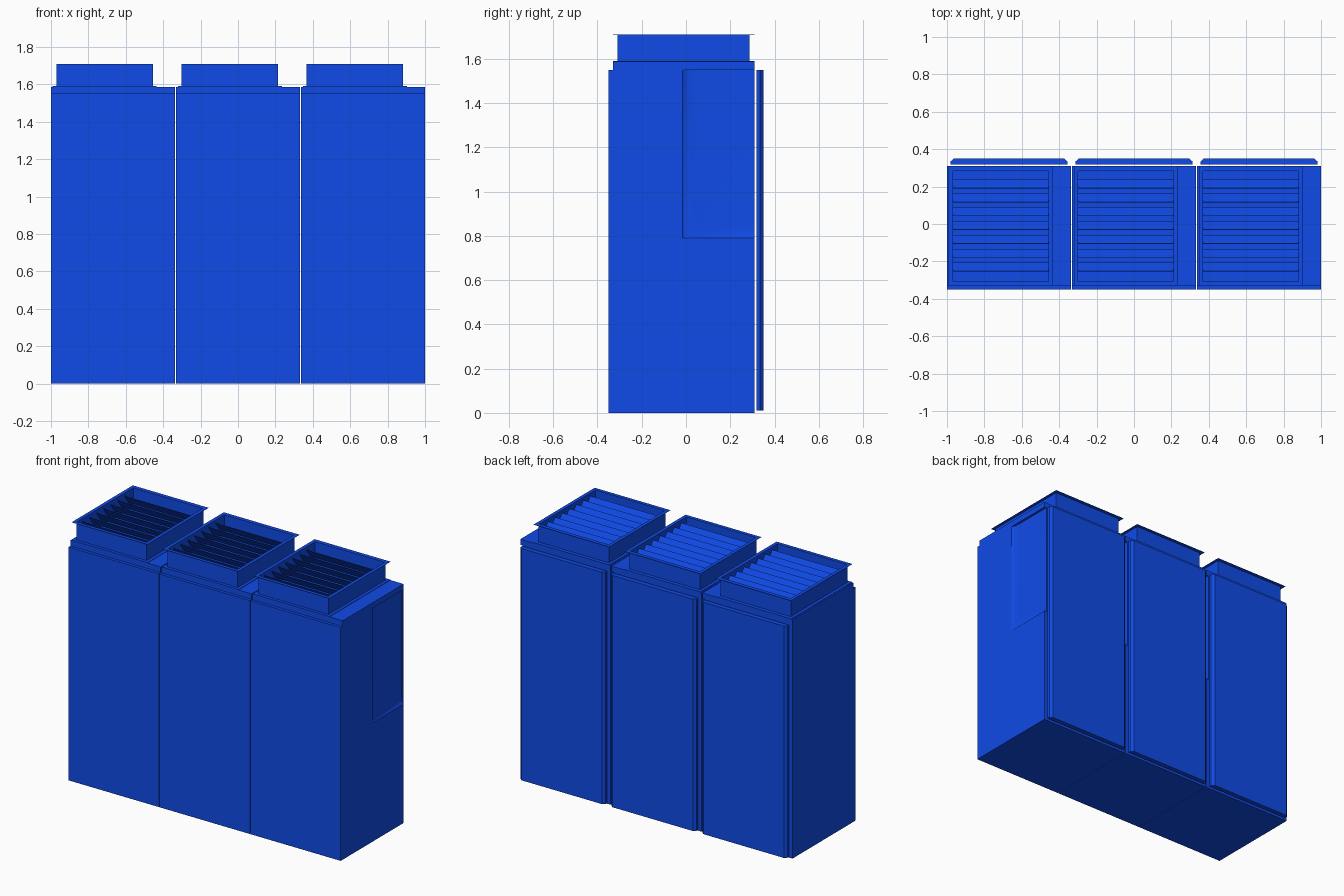
import bpy, bmesh

if "Cube" in bpy.data.objects:
    bpy.data.objects.remove(bpy.data.objects["Cube"])

blue = bpy.data.materials.new("blue_paint")
blue.diffuse_color = (0.005, 0.07, 0.8, 1)
blue.use_nodes = True
blue.node_tree.nodes["Principled BSDF"].inputs["Base Color"].default_value = blue.diffuse_color


def make(name, bm, smooth=False):
    bmesh.ops.recalc_face_normals(bm, faces=bm.faces[:])
    me = bpy.data.meshes.new(name)
    bm.to_mesh(me)
    bm.free()
    me.materials.append(blue)
    ob = bpy.data.objects.new(name, me)
    bpy.context.collection.objects.link(ob)
    if smooth:
        bpy.ops.object.select_all(action='DESELECT')
        ob.select_set(True)
        bpy.context.view_layer.objects.active = ob
        bpy.ops.object.shade_smooth_by_angle(angle=0.6)
    return ob


def prism(bm, pts, a, b, place):
    """Extrude a closed 2D profile from a to b; place maps (u, v, w) to xyz."""
    lo = [bm.verts.new(place(u, v, a)) for u, v in pts]
    hi = [bm.verts.new(place(u, v, b)) for u, v in pts]
    bm.faces.new(lo)
    bm.faces.new(hi)
    n = len(pts)
    for i in range(n):
        j = (i + 1) % n
        bm.faces.new((lo[i], lo[j], hi[j], hi[i]))


def along_x(u, v, w):
    return (w, u, v)


def along_z(u, v, w):
    return (u, v, w)


def rect(x0, x1, y0, y1):
    return [(x0, y0), (x1, y0), (x1, y1), (x0, y1)]


def ring(bm, outer, inner, z0, z1):
    """Rectangular tube between two rectangles."""
    loops = [[bm.verts.new((x, y, z)) for x, y in rect(*r)]
             for r, z in ((outer, z0), (outer, z1), (inner, z1), (inner, z0))]
    for k in range(4):
        p, q = loops[k], loops[(k + 1) % 4]
        for i in range(4):
            j = (i + 1) % 4
            bm.faces.new((p[i], p[j], q[j], q[i]))


HW = 0.3315            # half width of a cabinet
FRONT, BACK, TOP = -0.35, 0.31, 1.55
RY, RZ, DEEP = -0.015, 0.79, 0.016   # side recess corner and depth

for n, cx in enumerate((-0.6685, 0, 0.6685), 1):
    # cabinet core, with an L-shaped outer skin on the right side
    bm = bmesh.new()
    prism(bm, rect(FRONT, BACK, 0, TOP), cx - HW, cx + HW - DEEP, along_x)
    skin = [(FRONT, 0), (BACK, 0), (BACK, RZ), (RY, RZ), (RY, TOP), (FRONT, TOP)]
    prism(bm, skin, cx + HW - DEEP, cx + HW, along_x)
    make(f"cabinet_body_{n}", bm)

    # hollow curve easing from the recess edge to its floor
    bm = bmesh.new()
    rows = []
    for d, h in ((0, 0), (0.01, 0.008), (0.025, 0.0125), (0.06, 0.0155)):
        x = cx + HW - h
        rows.append([bm.verts.new(p) for p in
                     ((x, RY + d, TOP), (x, RY + d, RZ + d), (x, BACK, RZ + d))])
    for p, q in zip(rows, rows[1:]):
        for i in range(2):
            bm.faces.new((p[i], p[i + 1], q[i + 1], q[i]))
    bm.faces.new((rows[-1][0], rows[-1][1], rows[-1][2],
                  bm.verts.new((cx + HW - 0.0155, BACK, TOP))))
    make(f"side_recess_{n}", bm, smooth=True)

    # roof cap, set back from the front
    bm = bmesh.new()
    prism(bm, rect(-0.33, BACK, TOP, 1.587), cx - HW, cx + HW, along_x)
    make(f"roof_cap_{n}", bm)

    # rear door with chamfered long edges
    bm = bmesh.new()
    door = [(-0.312, 0.319), (0.312, 0.319), (0.312, 0.335), (0.295, 0.35),
            (-0.295, 0.35), (-0.312, 0.335)]
    prism(bm, [(cx + x, y) for x, y in door], 0.01, TOP, along_z)
    make(f"rear_door_{n}", bm)

    # vent collar with thin flanges at its base and rim
    x0, x1, y0, y1 = cx - 0.302, cx + 0.214, -0.31, 0.286
    t = 0.003
    inner = (x0 + t, x1 - t, y0 + t, y1 - t)
    wide = (x0 - 0.02, x1 + 0.02, y0 - 0.02, y1 + 0.024)
    bm = bmesh.new()
    ring(bm, (x0, x1, y0, y1), inner, 1.587, 1.71)
    ring(bm, wide, inner, 1.7085, 1.71)
    ring(bm, wide, inner, 1.587, 1.59)
    make(f"vent_collar_{n}", bm)

    # tilted slats, high edge toward the front
    bm = bmesh.new()
    for k in range(7):
        y = -0.254 + 0.074 * k
        slat = [(y, 1.69), (y + 0.002, 1.692), (y + 0.047, 1.632), (y + 0.045, 1.63)]
        prism(bm, slat, x0 + t, x1 - t, along_x)
    make(f"vent_slats_{n}", bm)
